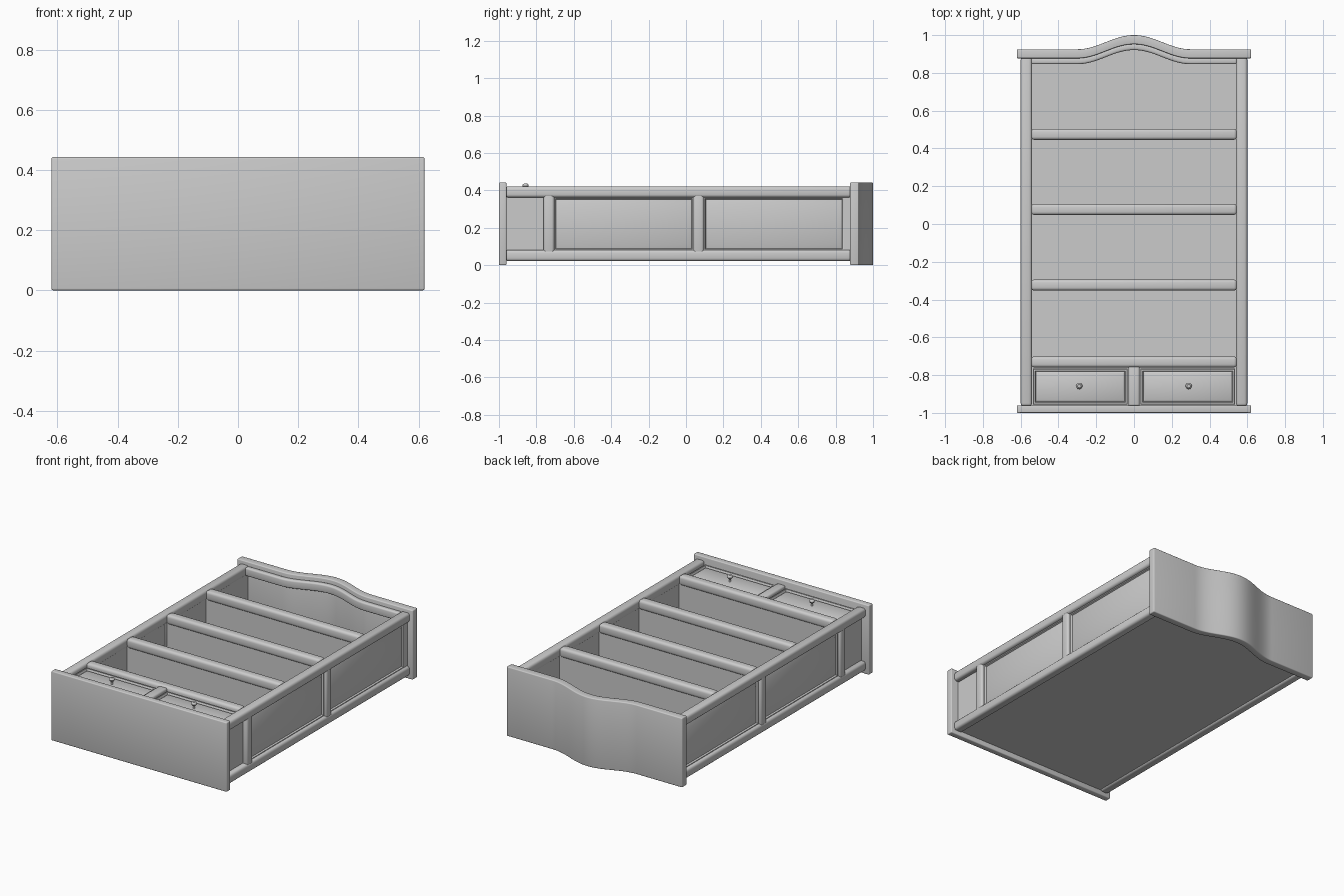
import bpy, bmesh, math

if "Cube" in bpy.data.objects:
    bpy.data.objects.remove(bpy.data.objects["Cube"])


def finish(name, bm, bevel=0.0, segments=3, mirror=False):
    bmesh.ops.recalc_face_normals(bm, faces=bm.faces[:])
    if bevel:
        edges = [e for e in bm.edges if e.calc_face_angle(0) > 1.0]
        bmesh.ops.bevel(bm, geom=edges, offset=bevel, segments=segments,
                        profile=0.5, affect='EDGES', clamp_overlap=True)
    me = bpy.data.meshes.new(name)
    bm.to_mesh(me)
    bm.free()
    ob = bpy.data.objects.new(name, me)
    bpy.context.collection.objects.link(ob)
    bpy.ops.object.select_all(action='DESELECT')
    ob.select_set(True)
    bpy.context.view_layer.objects.active = ob
    bpy.ops.object.shade_smooth_by_angle(angle=math.radians(40))
    if mirror:
        ob.modifiers.new("Mirror", 'MIRROR').use_axis[0] = True
    return ob


def box(name, x, y, z, bevel=0.0, mirror=False):
    bm = bmesh.new()
    bmesh.ops.create_cube(bm, size=1)
    for v in bm.verts:
        for i, (lo, hi) in enumerate((x, y, z)):
            v.co[i] = lo + (v.co[i] + 0.5) * (hi - lo)
    return finish(name, bm, bevel, mirror=mirror)


def stepped_panel(name, u, v, steps, side=False):
    """Nested rectangles, each (inset, height), capped at both ends."""
    bm = bmesh.new()
    rings = []
    for d, h in steps:
        pts = [(u[0] + d, v[0] + d), (u[1] - d, v[0] + d),
               (u[1] - d, v[1] - d), (u[0] + d, v[1] - d)]
        rings.append([bm.verts.new((h, a, b) if side else (a, b, h)) for a, b in pts])
    for r, s in zip(rings, rings[1:]):
        for i in range(4):
            j = (i + 1) % 4
            bm.faces.new((r[i], r[j], s[j], s[i]))
    bm.faces.new(rings[0][::-1])
    bm.faces.new(rings[-1])
    return finish(name, bm, mirror=True)


def arch(x):
    return 0.0375 * (1 + math.cos(math.pi * min(abs(x) / 0.30, 1)))


def arched_slab(name, half, top, bottom, z, bevel=0.0, flat_bottom=False):
    """Strip following the crown curve, extruded through the depth."""
    n = 32
    xs = [-half] + [-0.30 + 0.60 * i / n for i in range(n + 1)] + [half]
    bm = bmesh.new()
    rows = []
    for x in xs:
        t = top + arch(x)
        b = bottom if flat_bottom else bottom + arch(x)
        rows.append([bm.verts.new((x, yy, zz)) for yy, zz in
                     ((b, z[0]), (t, z[0]), (t, z[1]), (b, z[1]))])
    for r, s in zip(rows, rows[1:]):
        for i in range(4):
            j = (i + 1) % 4
            bm.faces.new((r[i], r[j], s[j], s[i]))
    bm.faces.new(rows[0])
    bm.faces.new(rows[-1][::-1])
    return finish(name, bm, bevel)


FRONT, REAR = (0.362, 0.422), (0.022, 0.082)

# base plinth and arched crown
box("base_plinth", (-0.62, 0.62), (-1.0, -0.96), (0, 0.443), 0.006)
arched_slab("crown", 0.62, 0.925, 0.877, (0, 0.443), 0.006)
arched_slab("front_arch_rail", 0.545, 0.88, 0.846, (0.365, 0.418), 0.010)
arched_slab("back_panel", 0.55, 0.885, -0.965, (0.032, 0.048), flat_bottom=True)

# corner posts
for name, z in (("front_post", FRONT), ("rear_post", REAR)):
    box(name, (0.54, 0.60), (-0.965, 0.885), z, 0.016, True)

# side stiles
for i, y in enumerate((-0.733, 0.067)):
    box(f"side_stile_{i + 1}", (0.542, 0.598), (y - 0.029, y + 0.029), (0.06, 0.385), 0.014, True)

# raised side panels and plain lower side
side_steps = [(0, 0.545), (0, 0.582), (0.012, 0.580), (0.016, 0.570), (0.040, 0.580)]
for i, u in enumerate(((-0.71, 0.045), (0.09, 0.85))):
    stepped_panel(f"side_panel_{i + 1}", u, (0.074, 0.368), side_steps, True)
box("lower_side_panel", (0.545, 0.568), (-0.965, -0.75), (0.07, 0.37), mirror=True)
box("top_side_filler", (0.545, 0.582), (0.845, 0.885), (0.07, 0.37), mirror=True)

# shelves with rounded front rails
for i, y in enumerate((-0.73, -0.323, 0.077, 0.475)):
    box(f"shelf_board_{i + 1}", (-0.546, 0.546), (y - 0.021, y + 0.021), (0.045, 0.38))
    box(f"shelf_rail_{i + 1}", (-0.545, 0.545), (y - 0.029, y + 0.029), FRONT, 0.016)

# drawer divider and drawer fronts
box("drawer_divider", (-0.03, 0.03), (-0.965, -0.75), (0.05, 0.415), 0.012)
drawer_steps = [(0, 0.350), (0, 0.396), (0.004, 0.400), (0.011, 0.400),
                (0.016, 0.388), (0.026, 0.394)]
stepped_panel("drawer_front", (0.034, 0.536), (-0.956, -0.766), drawer_steps)

# turned drawer knobs
bm = bmesh.new()
profile = [(0.007, 0.390), (0.006, 0.410), (0.013, 0.415), (0.017, 0.423),
           (0.015, 0.431), (0.009, 0.436)]
rings = [[bm.verts.new((0.29 + r * math.cos(a * math.pi / 10),
                        -0.858 + r * math.sin(a * math.pi / 10), z))
          for a in range(20)] for r, z in profile]
for r, s in zip(rings, rings[1:]):
    for k in range(20):
        m = (k + 1) % 20
        bm.faces.new((r[k], r[m], s[m], s[k]))
bm.faces.new(rings[0][::-1])
bm.faces.new(rings[-1])
finish("drawer_knob", bm, mirror=True)
